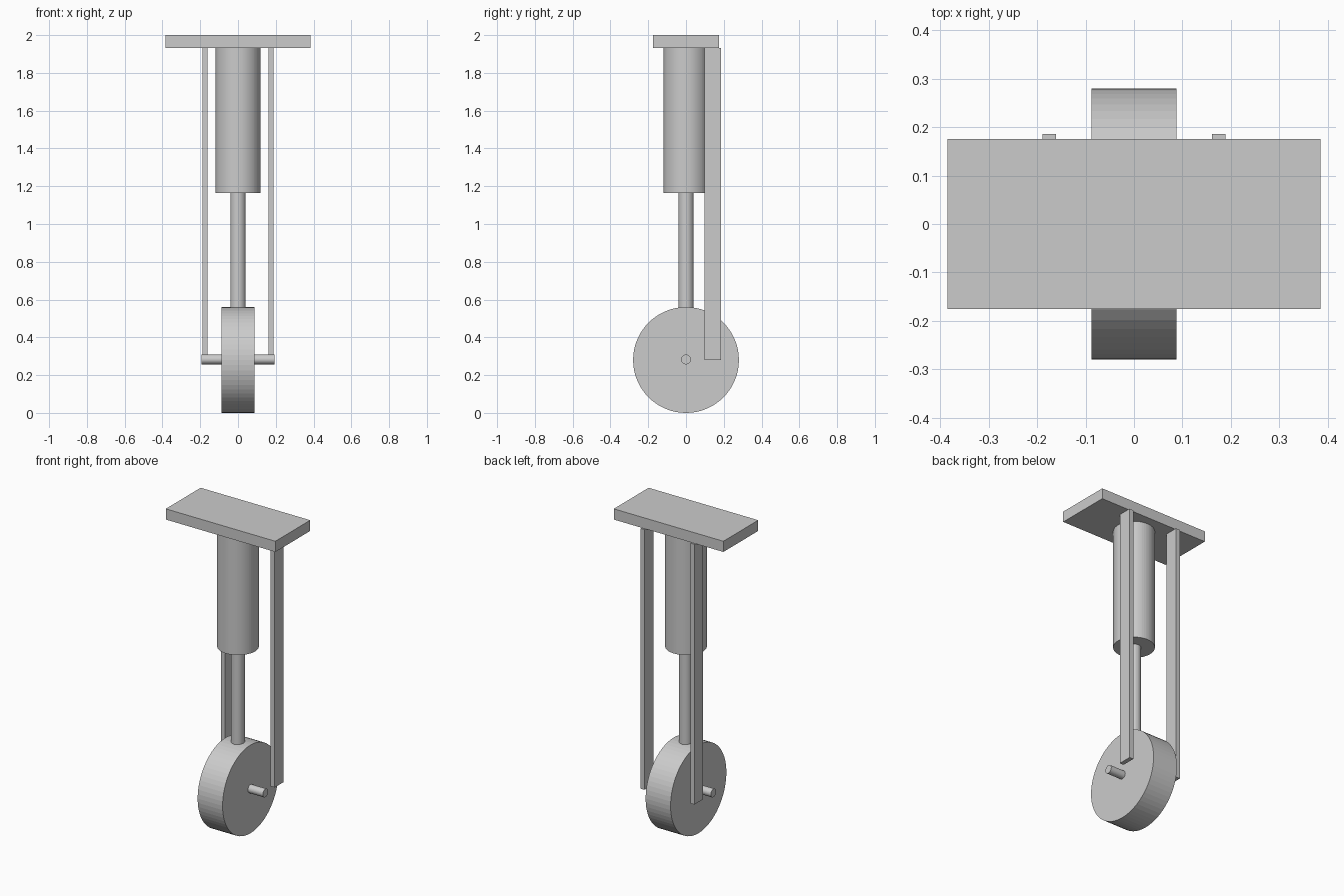
import bpy
from math import pi

if "Cube" in bpy.data.objects:
    bpy.data.objects.remove(bpy.data.objects["Cube"])


def box(name, lo, hi):
    centre = [(a + b) / 2 for a, b in zip(lo, hi)]
    bpy.ops.mesh.primitive_cube_add(size=1, location=centre)
    ob = bpy.context.object
    ob.name = name
    ob.scale = [b - a for a, b in zip(lo, hi)]
    bpy.ops.object.transform_apply(location=True, rotation=False, scale=True)
    return ob


def cylinder(name, radius, lo, hi, sides=64):
    # upright cylinder between two heights
    bpy.ops.mesh.primitive_cylinder_add(
        vertices=sides, radius=radius, depth=hi - lo, location=(0, 0, (lo + hi) / 2))
    bpy.context.object.name = name


def cross_cylinder(name, radius, half_width, z, sides=64):
    # cylinder lying along x
    bpy.ops.mesh.primitive_cylinder_add(
        vertices=sides, radius=radius, depth=2 * half_width,
        location=(0, 0, z), rotation=(0, pi / 2, 0))
    bpy.context.object.name = name


AXLE_Z = 0.28

# mounting plate
box("mount_plate", (-0.385, -0.175, 1.932), (0.385, 0.175, 2.0))

# shock absorber: outer sleeve and inner piston
cylinder("outer_sleeve", 0.12, 1.163, 1.932)
cylinder("piston_rod", 0.04, 0.545, 1.163)

# wheel and axle
cross_cylinder("wheel", 0.28, 0.0875, AXLE_Z)
cross_cylinder("axle", 0.026, 0.1925, AXLE_Z + 0.003)

# side struts, mirrored across x
strut = box("side_struts", (0.161, 0.098, AXLE_Z), (0.189, 0.186, 1.932))
strut.modifiers.new("mirror", 'MIRROR')
